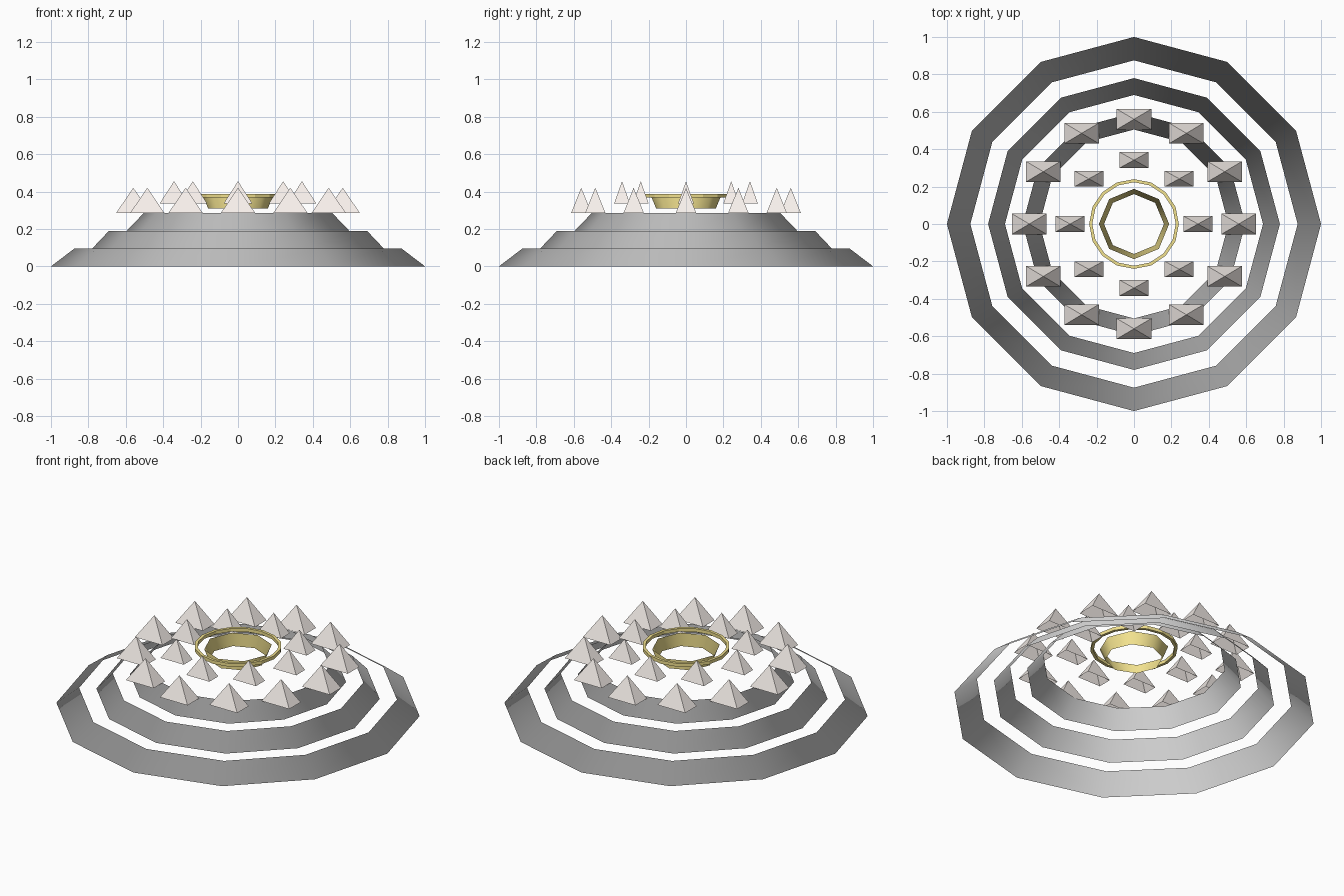
import bpy
from math import cos, sin, tau

if "Cube" in bpy.data.objects:
    bpy.data.objects.remove(bpy.data.objects["Cube"])


def material(name, rgb):
    m = bpy.data.materials.new(name)
    m.diffuse_color = (*rgb, 1)
    m.use_nodes = True
    m.node_tree.nodes["Principled BSDF"].inputs["Base Color"].default_value = m.diffuse_color
    return m


gold = material("gold", (0.88, 0.75, 0.27))
ivory = material("pale_stone", (0.94, 0.88, 0.84))


def build(name, verts, faces, mat=None, smooth=False):
    me = bpy.data.meshes.new(name)
    me.from_pydata(verts, [], faces)
    me.polygons.foreach_set("use_smooth", [smooth] * len(faces))
    if mat:
        me.materials.append(mat)
    ob = bpy.data.objects.new(name, me)
    bpy.context.collection.objects.link(ob)
    return ob


def lathe(n, rings, closed=False):
    # Revolve (radius, z) points around z
    verts = [(r * cos(tau * i / n), r * sin(tau * i / n), z)
             for r, z in rings for i in range(n)]
    m = len(rings)
    faces = [(a * n + i, a * n + (i + 1) % n,
              (a + 1) % m * n + (i + 1) % n, (a + 1) % m * n + i)
             for a in range(m if closed else m - 1) for i in range(n)]
    return verts, faces


def open_frustum(name, n, r0, z0, r1, z1, mat=None):
    ob = build(name, *lathe(n, [(r0, z0), (r1, z1)]), mat, True)
    # Horizontal radial shading normals, like a plain cylinder wall
    ob.data.normals_split_custom_set_from_vertices(
        [(cos(tau * i / n), sin(tau * i / n), 0) for _ in range(2) for i in range(n)])


def pyramid_ring(name, count, radius, wx, wy, z0, z1):
    # Axis-aligned pyramids, open underneath, arranged in a circle
    for k in range(count):
        x, y = radius * cos(tau * k / count), radius * sin(tau * k / count)
        a, b = wx / 2, wy / 2
        verts = [(x - a, y - b, z0), (x + a, y - b, z0), (x + a, y + b, z0),
                 (x - a, y + b, z0), (x, y, z1)]
        faces = [(0, 1, 4), (1, 2, 4), (2, 3, 4), (3, 0, 4)]
        build(f"{name}_{k + 1}", verts, faces, ivory)


# Stepped base: three open sloping bands
open_frustum("lower_tier", 12, 1.0, 0.0, 0.875, 0.095)
open_frustum("middle_tier", 12, 0.78, 0.095, 0.69, 0.19)
open_frustum("upper_tier", 12, 0.595, 0.19, 0.505, 0.284)

# Two rings of spikes
pyramid_ring("outer_spike", 12, 0.56, 0.185, 0.11, 0.284, 0.42)
pyramid_ring("inner_spike", 8, 0.342, 0.155, 0.085, 0.335, 0.455)

# Central gold collar and square-section rim
open_frustum("collar", 8, 0.16, 0.31, 0.188, 0.378, gold)
build("collar_rim", *lathe(16, [(0.24, 0.368), (0.24, 0.388),
                                (0.223, 0.388), (0.223, 0.368)], True), gold)
